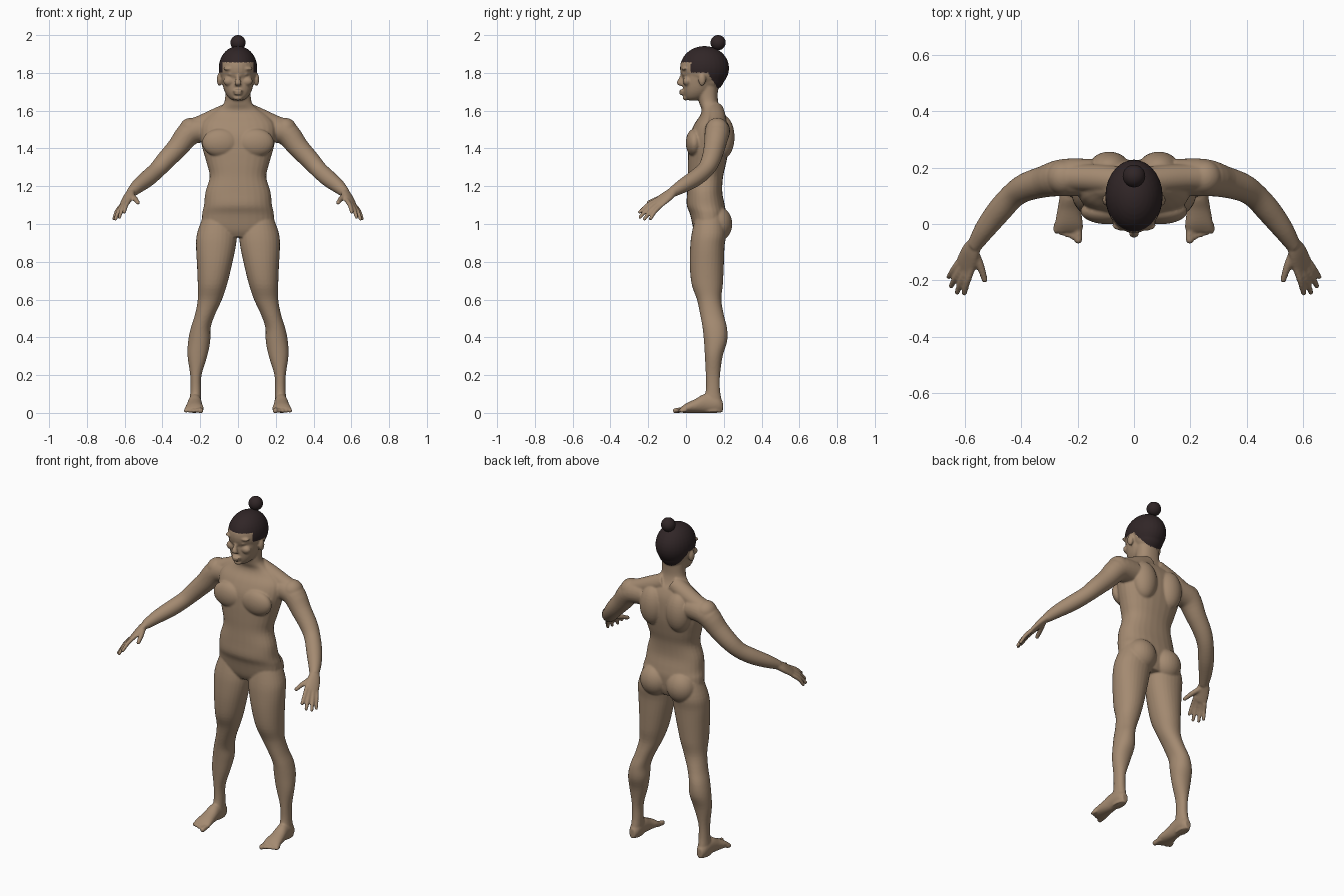
import bpy, bmesh, math
from mathutils import Vector, Matrix

X, Y, Z = Vector((1, 0, 0)), Vector((0, 1, 0)), Vector((0, 0, 1))


def material(name, rgb):
    m = bpy.data.materials.new(name)
    m.diffuse_color = (*rgb, 1)
    return m


skin = material("skin", (0.37, 0.255, 0.165))
dark = material("dark_hair", (0.030, 0.019, 0.020))
bm = bmesh.new()


def smooth_rows(rows, steps=4):
    """Catmull-Rom interpolation through a list of number rows."""
    out, n = [], len(rows)
    for i in range(n - 1):
        p0, p1, p2, p3 = (rows[min(max(k, 0), n - 1)] for k in range(i - 1, i + 3))
        for s in range(steps):
            t = s / steps
            out.append([0.5 * (2 * b + (c - a) * t + (2 * a - 5 * b + 4 * c - d) * t * t
                               + (3 * b - a - 3 * c + d) * t ** 3)
                        for a, b, c, d in zip(p0, p1, p2, p3)])
    return out + [list(rows[-1])]


def loft(rows, side=X, axis=None, mirror=1, power=2.0, segs=28):
    """Closed tube through rows of (x, y, z, half width, half depth)."""
    rows = smooth_rows(rows)
    rings = []
    for i, (x, y, z, a, b) in enumerate(rows):
        lo, hi = rows[max(i - 1, 0)], rows[min(i + 1, len(rows) - 1)]
        t = axis or (Vector(hi[:3]) - Vector(lo[:3])).normalized()
        u = (side - t * side.dot(t)).normalized()
        v = t.cross(u)
        ring = []
        for k in range(segs):
            w = math.tau * k / segs
            c, s = math.cos(w), math.sin(w)
            c = math.copysign(abs(c) ** (2 / power), c)
            s = math.copysign(abs(s) ** (2 / power), s)
            p = Vector((x, y, z)) + u * a * c + v * b * s
            ring.append(bm.verts.new((p.x * mirror, p.y, p.z)))
        rings.append(ring)
    for r, q in zip(rings, rings[1:]):
        for k in range(segs):
            j = (k + 1) % segs
            bm.faces.new((r[k], r[j], q[j], q[k]))
    bm.faces.new(rings[0][::-1])
    bm.faces.new(rings[-1])


def ball(center, size):
    m = Matrix.Translation(center) @ Matrix.Diagonal((*size, 1))
    bmesh.ops.create_uvsphere(bm, u_segments=28, v_segments=18, radius=1, matrix=m)


def digit(points, mirror):
    """Rounded finger or toe through rows of (x, y, z, radius)."""
    loft([(*p, p[3]) for p in points], mirror=mirror, segs=14)
    x, y, z, r = points[-1]
    ball((x * mirror, y, z), (r, r, r))


def stack(rows, mirror=1, power=2.0):
    """Horizontal sections given as (z, x min, x max, y front, y back)."""
    loft([((a + b) / 2, (f + k) / 2, z, (b - a) / 2, (k - f) / 2)
          for z, a, b, f, k in rows], axis=Z, mirror=mirror, power=power)


# Torso and neck: z, half width, front, back
torso = [(.93, .10, .06, .19), (.97, .185, .04, .205), (1.05, .19, .022, .212),
         (1.10, .18, .004, .205), (1.17, .172, .006, .192), (1.25, .150, .010, .196),
         (1.32, .165, .010, .212), (1.40, .188, .012, .226), (1.47, .20, .020, .228),
         (1.53, .195, .045, .222), (1.575, .155, .075, .205), (1.605, .11, .082, .185),
         (1.635, .078, .072, .173), (1.67, .068, .064, .168), (1.74, .068, .060, .17)]
stack([(z, -w, w, f, b) for z, w, f, b in torso], power=2.3)

# Head: face block, skull, nose, lips
face = [(1.655, .028, .008, .06), (1.67, .050, -.006, .10), (1.70, .070, -.014, .13),
        (1.74, .082, -.016, .15), (1.79, .088, -.016, .16), (1.85, .09, -.020, .18),
        (1.89, .07, .0, .16)]
stack([(z, -w, w, f, b) for z, w, f, b in face], power=2.2)
ball((0, .098, 1.825), (.102, .130, .117))
ball((0, .120, 1.775), (.082, .085, .075))
loft([(0, -.014, 1.80, .009, .010), (0, -.026, 1.77, .011, .013),
      (0, -.034, 1.745, .018, .016), (0, -.024, 1.732, .014, .012)], axis=Z, segs=16)
ball((0, -.020, 1.704), (.026, .018, .008))
ball((0, -.018, 1.690), (.022, .018, .008))
ball((0, -.002, 1.668), (.024, .016, .014))

leg = [(1.04, .03, .185, .05, .20), (.95, .008, .217, .030, .212), (.88, .012, .222, .022, .204),
       (.78, .033, .217, .020, .20), (.68, .058, .213, .030, .195), (.60, .085, .213, .058, .187),
       (.52, .122, .228, .075, .20), (.45, .145, .25, .088, .217), (.38, .147, .264, .095, .218),
       (.30, .163, .267, .10, .194), (.20, .193, .253, .105, .180), (.12, .195, .252, .105, .180),
       (.06, .195, .256, .09, .190), (.005, .20, .255, .09, .195)]
arm = [(.15, .165, 1.50, .066), (.25, .165, 1.485, .066), (.32, .15, 1.405, .056),
       (.385, .13, 1.335, .050), (.43, .10, 1.285, .045), (.48, .045, 1.24, .044),
       (.53, -.02, 1.20, .037), (.567, -.078, 1.165, .026)]
foot = [(.226, .195, .032, .018, .028), (.226, .165, .045, .032, .045), (.228, .10, .05, .036, .05),
        (.230, .05, .037, .042, .037), (.231, 0, .025, .050, .025), (.233, -.028, .015, .050, .014)]
palm = [(.565, -.07, 1.168, .027, .022), (.58, -.10, 1.147, .037, .020),
        (.598, -.145, 1.113, .041, .015), (.603, -.157, 1.104, .036, .012)]
fingers = [((.574, -.155, 1.128), (.602, -.245, 1.063)), ((.592, -.157, 1.115), (.628, -.243, 1.036)),
           ((.609, -.150, 1.103), (.649, -.220, 1.026)), ((.623, -.138, 1.092), (.657, -.188, 1.027))]

for s in (1, -1):
    # Body masses: chest, shoulder blades, shoulders, glutes
    ball((s * .092, .045, 1.43), (.098, .046, .075))
    ball((s * .088, .195, 1.46), (.075, .062, .115))
    ball((s * .250, .165, 1.50), (.062, .062, .062))
    ball((s * .088, .168, 1.00), (.088, .077, .092))
    # Slope from neck to shoulder
    loft([(.03, .15, 1.60, .05, .05), (.11, .16, 1.565, .05, .05),
          (.19, .165, 1.53, .048, .048), (.25, .165, 1.505, .05, .05)], side=Y, mirror=s)
    # Face details: brow, eye, cheek, ear
    ball((s * .042, -.006, 1.822), (.036, .018, .010))
    ball((s * .037, -.006, 1.793), (.017, .014, .007))
    ball((s * .048, .006, 1.755), (.030, .022, .024))
    ball((s * .098, .085, 1.765), (.014, .020, .034))
    # Limbs
    stack(leg, mirror=s, power=2.1)
    loft([(*p, p[3]) for p in arm], side=Y, mirror=s)
    loft(foot, axis=Y, mirror=s)
    loft(palm, side=Vector((.05, .025, -.036)), mirror=s)
    # Fingers bend slightly in the middle
    for a, b in fingers:
        mid = (Vector(a) + Vector(b)) / 2 + Vector((.003, -.003, .005))
        digit([(*a, .0125), (*mid, .0115), (*b, .0095)], s)
    digit([(.568, -.095, 1.153, .016), (.545, -.150, 1.133, .014), (.530, -.198, 1.113, .011)], s)
    # Toes
    for i in range(5):
        r = .0145 if i == 0 else .0105
        x, tip = .198 + i * .0195, -.056 + .007 * i + (.004 if i else 0)
        digit([(x + .003, -.005, .016, r), (x, tip + .02, .014, r), (x, tip, .0115, r)], s)

# Fuse all masses into one smooth body
bmesh.ops.recalc_face_normals(bm, faces=bm.faces)
mesh = bpy.data.meshes.new("body")
bm.to_mesh(mesh)
bm.free()
body = bpy.data.objects.new("body", mesh)
bpy.context.collection.objects.link(body)
remesh = body.modifiers.new("fuse", "REMESH")
remesh.mode, remesh.voxel_size = "VOXEL", .0055
soften = body.modifiers.new("soften", "SMOOTH")
soften.factor, soften.iterations = .5, 4
fused = bpy.data.meshes.new_from_object(body.evaluated_get(bpy.context.evaluated_depsgraph_get()))
body.modifiers.clear()
body.data = fused
fused.materials.clear()
fused.materials.append(skin)
fused.materials.append(dark)
for v in fused.vertices:
    v.co.z = max(v.co.z, 0)


def is_hair(p):
    """Cap above the forehead, short sideburns, and a nape that slopes down."""
    if p.z > 1.855:
        return True
    if p.z > 1.80 and (abs(p.x) > .082 or p.y > .06):
        return True
    return p.y > .115 and p.z > 1.80 - (p.y - .115) * 1.6 and p.z > 1.715


for f in fused.polygons:
    f.use_smooth = True
    f.material_index = int(is_hair(f.center))

# Hair bun
bpy.ops.mesh.primitive_uv_sphere_add(segments=32, ring_count=20, radius=.04, location=(0, .17, 1.96))
bun = bpy.context.object
bun.name = "hair_bun"
bun.data.materials.append(dark)
for f in bun.data.polygons:
    f.use_smooth = True
